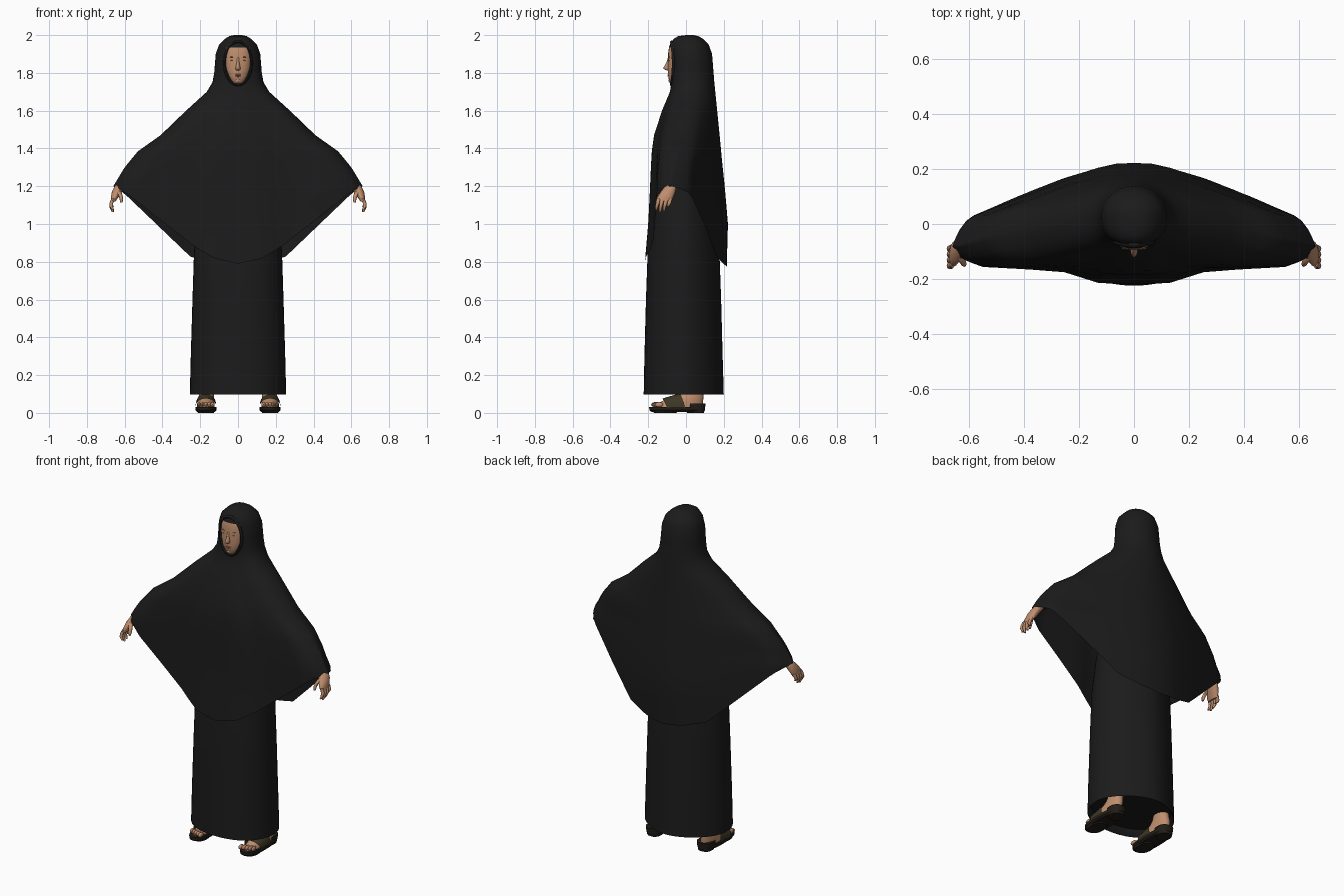
import bpy, bmesh, math
from math import sin, cos, pi, radians

cube = bpy.data.objects.get("Cube")
if cube:
    bpy.data.objects.remove(cube, do_unlink=True)


def material(name, r, g, b):
    m = bpy.data.materials.new(name)
    m.use_nodes = True
    m.diffuse_color = (r, g, b, 1)
    bsdf = m.node_tree.nodes["Principled BSDF"]
    bsdf.inputs["Base Color"].default_value = (r, g, b, 1)
    bsdf.inputs["Roughness"].default_value = 0.9
    return m


CLOTH = material("black cloth", .011, .011, .011)
SKIN = material("skin", .52, .27, .155)
DARK_SKIN = material("brow and eye brown", .27, .135, .075)
LIP = material("lip", .4, .185, .115)
SOLE = material("sole black", .016, .013, .009)
STRAP = material("strap brown", .048, .038, .018)


def sheet(name, rows, mat, wrap=True, loop=False, caps=False, angle=50):
    """Skin a list of point rows with quads."""
    bm = bmesh.new()
    grid = [[bm.verts.new(p) for p in row] for row in rows]
    n = len(grid[0])
    pairs = list(zip(grid, grid[1:]))
    if loop:
        pairs.append((grid[-1], grid[0]))
    for a, b in pairs:
        for i in range(n if wrap else n - 1):
            j = (i + 1) % n
            bm.faces.new((a[i], a[j], b[j], b[i]))
    if caps:
        bm.faces.new(grid[0])
        bm.faces.new(grid[-1])
    bmesh.ops.recalc_face_normals(bm, faces=bm.faces)
    mesh = bpy.data.meshes.new(name)
    bm.to_mesh(mesh)
    bm.free()
    mesh.materials.append(mat)
    ob = bpy.data.objects.new(name, mesh)
    bpy.context.collection.objects.link(ob)
    bpy.ops.object.select_all(action='DESELECT')
    ob.select_set(True)
    bpy.context.view_layer.objects.active = ob
    bpy.ops.object.shade_smooth_by_angle(angle=radians(angle))
    return ob


def oval(x, y, z, rx, ry, back=2, front=2, n=16):
    """Horizontal superellipse with separate squareness behind and in front."""
    pts = []
    for i in range(n):
        c, s = cos(2 * pi * i / n), sin(2 * pi * i / n)
        p = back if s > 0 else front
        pts.append((x + rx * math.copysign(abs(c) ** (2 / p), c),
                    y + ry * math.copysign(abs(s) ** (2 / p), s), z))
    return pts


def loft(name, rings, mat, side=1, back=2, front=2, n=16, angle=50):
    rows = [oval(side * x, y, z, rx, ry, back, front, n) for x, y, z, rx, ry in rings]
    return sheet(name, rows, mat, caps=True, angle=angle)


def paint_above(ob, mat, height):
    ob.data.materials.append(mat)
    for poly in ob.data.polygons:
        poly.material_index = int(poly.center.z > height)


def ellipsoid(name, loc, size, mat):
    x, y, z = loc
    a, b, c = size
    rings = [(x, y, z + c * cos(t), a * sin(t), b * sin(t))
             for t in [pi * (k + .3) / 8.6 for k in range(9)]]
    return loft(name, rings, mat, n=12)


def lookup(table, key, col):
    """Linear interpolation down a table sorted by its first column."""
    for a, b in zip(table, table[1:]):
        lo, hi = min(a[0], b[0]), max(a[0], b[0])
        if lo <= key <= hi:
            return a[col] + (b[col] - a[col]) * (key - a[0]) / (b[0] - a[0])
    return table[-1][col]


# Hooded cloak: height, half width, front y, back y
CLOAK = [(2, .02, 0, .04), (1.995, .045, -.04, .065), (1.98, .07, -.066, .09),
         (1.95, .1, -.076, .12), (1.9, .118, -.077, .138), (1.8, .126, -.076, .146),
         (1.75, .135, -.077, .15), (1.7, .165, -.085, .155), (1.6, .275, -.127, .165),
         (1.47, .41, -.169, .178), (1.385, .53, -.181, .186), (1.3, .6, -.186, .194),
         (1.2, .66, -.19, .205), (1, .66, -.2, .222), (.75, .66, -.222, .215)]
FRONT_HEM = [(0, .79), (.12, .815), (.23, .88), (.6, 1.17), (.66, 1.2)]
BACK_HEM = [(0, .77), (.12, .785), (.25, .825), (.6, 1.16), (.66, 1.2)]
# How far the spread cloth stands off its middle plane, from centre to wrist
FRONT_FOLD = [(0, 1), (.2, .99), (.38, .74), (.84, .67), (.95, .42), (1, 0)]
BACK_FOLD = [(0, 1), (.13, .99), (.4, .81), (.91, .36), (.97, .18), (1, 0)]


def cloak_point(u, front, z):
    k = min(1, max(0, (1.75 - z) / .5))
    middle = .03 - .11 * k
    edge = lookup(CLOAK, z, 2 if front else 3)
    fold = lookup(FRONT_FOLD if front else BACK_FOLD, abs(u), 1)
    power = 2.5 if front else 2
    bulge = (1 - k) * max(0, 1 - abs(u) ** power) ** (1 / power) + k * fold
    return (u * lookup(CLOAK, z, 1), middle + (edge - middle) * bulge, z)


HALF = 32
columns = []
for i in range(2 * HALF):
    u = cos(pi * i / HALF)
    front = i > HALF
    hem = lookup(FRONT_HEM if front else BACK_HEM, abs(u) * .66, 1)
    columns.append((u, front, hem))
upper = [r[0] for r in CLOAK[:11]] + [1.93, 1.85, 1.65, 1.53, 1.42]
rows = [oval(0, .02, 2, .001, .001, n=2 * HALF)]
rows += [[cloak_point(u, f, z) for u, f, h in columns] for z in sorted(upper, reverse=True)]
for step in range(1, 9):
    rows.append([cloak_point(u, f, 1.385 + (h - 1.385) * step / 8) for u, f, h in columns])
sheet("hooded_cloak", rows, CLOTH)

# Rolled hood edge around the face
rim = []
for i in range(32):
    t = 2 * pi * i / 32
    ring = []
    for j in range(8):
        a = 2 * pi * j / 8
        r = .008 * cos(a)
        ring.append(((.071 + r) * cos(t), -.074 + .01 * cos(t) ** 2 + .011 * sin(a),
                     1.85 + (.114 + r) * sin(t)))
    rim.append(ring)
sheet("hood_rim", rim, CLOTH, loop=True)

# Long dress, with the hem turned in to a lining underneath
loft("dress", [(0, -.012, .135, .235, .19), (0, -.012, .1, .25, .205),
               (0, -.012, .097, .255, .212), (0, -.013, .3, .25, .207),
               (0, -.013, .6, .241, .199), (0, -.013, .85, .233, .19),
               (0, -.01, 1.05, .215, .165), (0, 0, 1.3, .17, .13),
               (0, .01, 1.5, .14, .11)], CLOTH, back=1.75, front=2.25, n=48)

# Face, with an under-cap above the forehead
face = loft("face", [(0, -.03, 1.737, .024, .042), (0, -.03, 1.75, .042, .058),
                     (0, -.03, 1.785, .06, .065), (0, -.03, 1.82, .071, .066),
                     (0, -.03, 1.86, .076, .065), (0, -.03, 1.9, .075, .065),
                     (0, -.03, 1.935, .07, .06), (0, -.03, 1.955, .06, .053),
                     (0, -.03, 1.968, .045, .045)], SKIN, front=2.3, n=24)
paint_above(face, CLOTH, 1.935)
loft("nose", [(0, -.08, 1.81, .006, .012), (0, -.088, 1.817, .013, .024),
              (0, -.09, 1.825, .014, .031), (0, -.09, 1.838, .011, .023),
              (0, -.09, 1.86, .007, .012), (0, -.087, 1.89, .008, .006)],
     SKIN, n=12, angle=80)
ellipsoid("upper_lip", (0, -.092, 1.79), (.02, .006, .004), LIP)
ellipsoid("lower_lip", (0, -.091, 1.783), (.017, .006, .004), LIP)
ellipsoid("chin", (0, -.08, 1.76), (.018, .012, .014), SKIN)

FINGERS = [(-.083, 1.09), (-.104, 1.07), (-.125, 1.063), (-.145, 1.075)]
for side, label in ((1, "left"), (-1, "right")):
    # Eyes and brows
    ellipsoid("eye_" + label, (side * .029, -.087, 1.865), (.011, .006, .003), DARK_SKIN)
    ellipsoid("brow_" + label, (side * .03, -.088, 1.884), (.015, .005, .002), DARK_SKIN)

    # Sleeve, hand, fingers and thumb
    loft("sleeve_" + label, [(.2, 0, 1.55, .06, .06), (.4, -.04, 1.39, .045, .045),
                             (.595, -.075, 1.225, .03, .033)], CLOTH, side)
    loft("hand_" + label, [(.6, -.074, 1.23, .024, .026), (.624, -.08, 1.2, .029, .03),
                           (.641, -.095, 1.17, .027, .039), (.654, -.111, 1.14, .019, .043),
                           (.661, -.115, 1.118, .012, .038)], SKIN, side)
    for k, (y, tip) in enumerate(FINGERS):
        loft(f"finger_{k + 1}_{label}",
             [(.66, y, 1.135, .01, .011), (.671, y - .005, 1.11, .01, .01),
              (.671, y - .01, (1.11 + tip) / 2, .009, .009),
              (.662, y - .012, tip, .006, .006)], SKIN, side, n=8)
    loft("thumb_" + label, [(.637, -.11, 1.18, .014, .016), (.624, -.134, 1.155, .012, .013),
                            (.618, -.145, 1.135, .01, .01),
                            (.617, -.15, 1.113, .006, .006)], SKIN, side, n=8)

    # Foot and ankle
    loft("foot_" + label,
         [(.17, -.04, .03, .046, .13), (.17, -.035, .045, .046, .125),
          (.17, -.015, .065, .044, .105), (.168, .015, .085, .041, .079),
          (.165, .03, .11, .038, .06), (.16, .04, .15, .036, .045)], SKIN, side, n=20)
    for k in range(5):
        ellipsoid(f"toe_{k + 1}_{label}", (side * (.135 + .0175 * k), -.163 + .005 * k, .044),
                  (.011 - .0008 * k, .022, .013), SKIN)

    # Sandal sole, raised heel and toe pad
    loft("sandal_sole_" + label, [(.17, -.045, .006, .048, .138), (.17, -.047, .014, .055, .147),
                                  (.17, -.047, .032, .056, .148)],
         SOLE, side, back=2.4, front=2.4, n=28, angle=35)
    loft("sandal_heel_" + label, [(.17, .05, 0, .04, .045), (.17, .05, .035, .046, .052),
                                  (.17, .05, .05, .047, .053)],
         SOLE, side, back=2.4, front=2.4, angle=35)
    loft("sandal_toe_pad_" + label, [(.17, -.11, 0, .042, .06), (.17, -.11, .02, .05, .075)],
         SOLE, side, back=2.4, front=2.4, angle=35)

    # Broad strap over the instep
    arch = []
    for k in range(5):
        f = k / 4
        arch.append([(side * .17 + .055 * cos(pi * j / 12),
                      -.125 + .095 * f + .025 * (1 - sin(pi * j / 12)),
                      .028 + (.048 + .028 * f) * sin(pi * j / 12) ** .8) for j in range(13)])
    sheet("sandal_strap_" + label, arch, STRAP, wrap=False)
